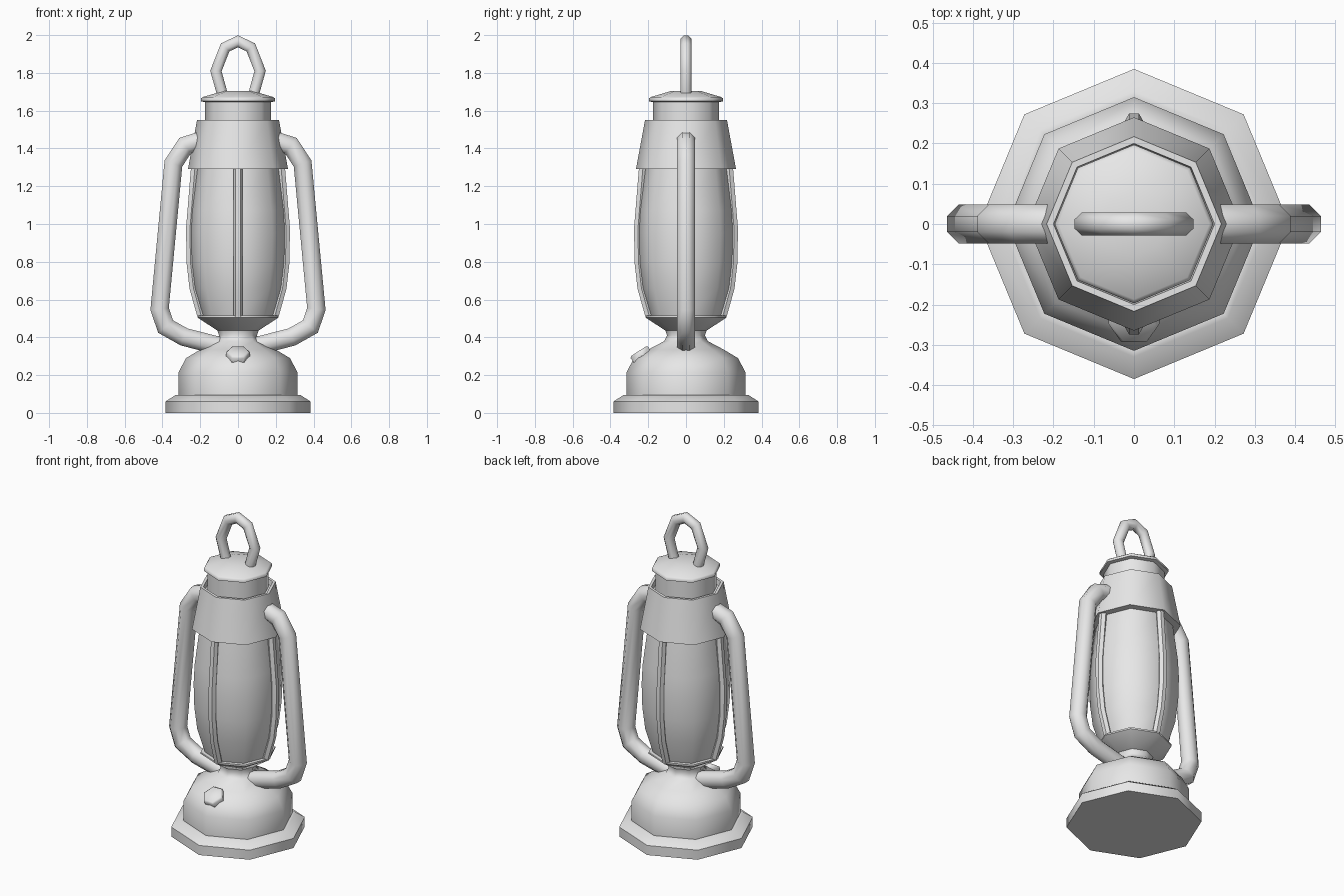
import bpy, bmesh, math
from mathutils import Vector, Matrix

cube = bpy.data.objects.get("Cube")
if cube:
    bpy.data.objects.remove(cube, do_unlink=True)

GREY = (0.8, 0.8, 0.8, 1)
metal = bpy.data.materials.new("plain grey")
metal.use_nodes = True
metal.diffuse_color = GREY
metal.node_tree.nodes["Principled BSDF"].inputs["Base Color"].default_value = GREY


def finish(name, bm, angle=50):
    bmesh.ops.recalc_face_normals(bm, faces=bm.faces)
    mesh = bpy.data.meshes.new(name)
    bm.to_mesh(mesh)
    bm.free()
    mesh.materials.append(metal)
    obj = bpy.data.objects.new(name, mesh)
    bpy.context.collection.objects.link(obj)
    bpy.ops.object.select_all(action='DESELECT')
    obj.select_set(True)
    bpy.context.view_layer.objects.active = obj
    bpy.ops.object.shade_smooth_by_angle(angle=math.radians(angle))
    return obj


def bridge(bm, rings):
    """Skin a list of vertex rings and cap both ends."""
    n = len(rings[0])
    for a, b in zip(rings, rings[1:]):
        for i in range(n):
            j = (i + 1) % n
            bm.faces.new((a[i], a[j], b[j], b[i]))
    bm.faces.new(rings[0])
    bm.faces.new(rings[-1])


def lathe(name, profile, sides=8, matrix=Matrix(), angle=50):
    """Turn a (radius, height) profile with a corner on each axis."""
    bm = bmesh.new()
    turn = math.tau / sides
    bridge(bm, [[bm.verts.new(matrix @ Vector((r * math.cos(i * turn), r * math.sin(i * turn), z)))
                 for i in range(sides)] for r, z in profile])
    return finish(name, bm, angle)


def tube(name, path, radius, sides=8, matrix=Matrix()):
    """Sweep a round section along an (x, z) path, mitred at the bends."""
    bm = bmesh.new()
    pts = [Vector((x, 0, z)) for x, z in path]
    rings = []
    for k, p in enumerate(pts):
        d0 = (p - pts[max(k - 1, 0)]).normalized()
        d1 = (pts[min(k + 1, len(pts) - 1)] - p).normalized()
        d = (d0 + d1).normalized()
        side = Vector((0, 1, 0)).cross(d)
        stretch = 1 / max(d.dot(d1 if d1.length else d0), 0.5)
        ring = []
        for i in range(sides):
            a = math.tau * (i + 0.5) / sides
            off = side * math.cos(a) * stretch + Vector((0, math.sin(a), 0))
            ring.append(bm.verts.new(matrix @ (p + off * radius)))
        rings.append(ring)
    bridge(bm, rings)
    return finish(name, bm)


# Fuel tank with foot, shoulder and neck
lathe("fuel_tank", [(.385, 0), (.385, .06), (.33, .095), (.315, .095), (.315, .215),
                    (.275, .29), (.2, .335), (.115, .38), (.1, .41), (.11, .44)])
# Flared collar holding the globe
lathe("globe_collar", [(.1, .43), (.215, .505), (.215, .515), (.19, .515)])
# Glass globe
lathe("glass_globe", [(.19, .51), (.235, .66), (.252, .8), (.256, .95), (.25, 1.07), (.22, 1.3)])
# Hood with a raised rim around a sunken top
lathe("hood", [(.235, 1.29), (.265, 1.29), (.217, 1.55), (.2, 1.55), (.195, 1.52)])
lathe("chimney", [(.175, 1.5), (.175, 1.65)])
lathe("lid", [(.175, 1.645), (.197, 1.65), (.197, 1.664), (.187, 1.672), (.08, 1.704)])

# Four guard wires around the globe
for i, side in enumerate(("left", "back", "right", "front")):
    tube("guard_wire_" + side, [(.195, .515), (.236, .66), (.252, .8), (.254, .98), (.228, 1.3)],
         .024, 6, Matrix.Rotation(i * math.pi / 2, 4, 'Z'))

# Side frame tubes
for side, turn in (("left", 0), ("right", math.pi)):
    tube("frame_tube_" + side, [(.2, 1.44), (.28, 1.415), (.342, 1.32), (.415, .55),
                                (.383, .457), (.285, .402), (.09, .352)],
         .052, 8, Matrix.Rotation(turn, 4, 'Z'))

# Carrying ring
half = [(.078, 1.67), (.117, 1.81), (.068, 1.935)]
tube("carrying_ring", half + [(0, 1.967)] + [(-x, z) for x, z in reversed(half)], .031)

# Tilted filler cap
lathe("filler_cap", [(.062, -.025), (.064, .012), (.054, .02)], 6,
      Matrix.Translation((0, -.24, .31)) @ Matrix.Rotation(math.radians(33), 4, 'X'))
